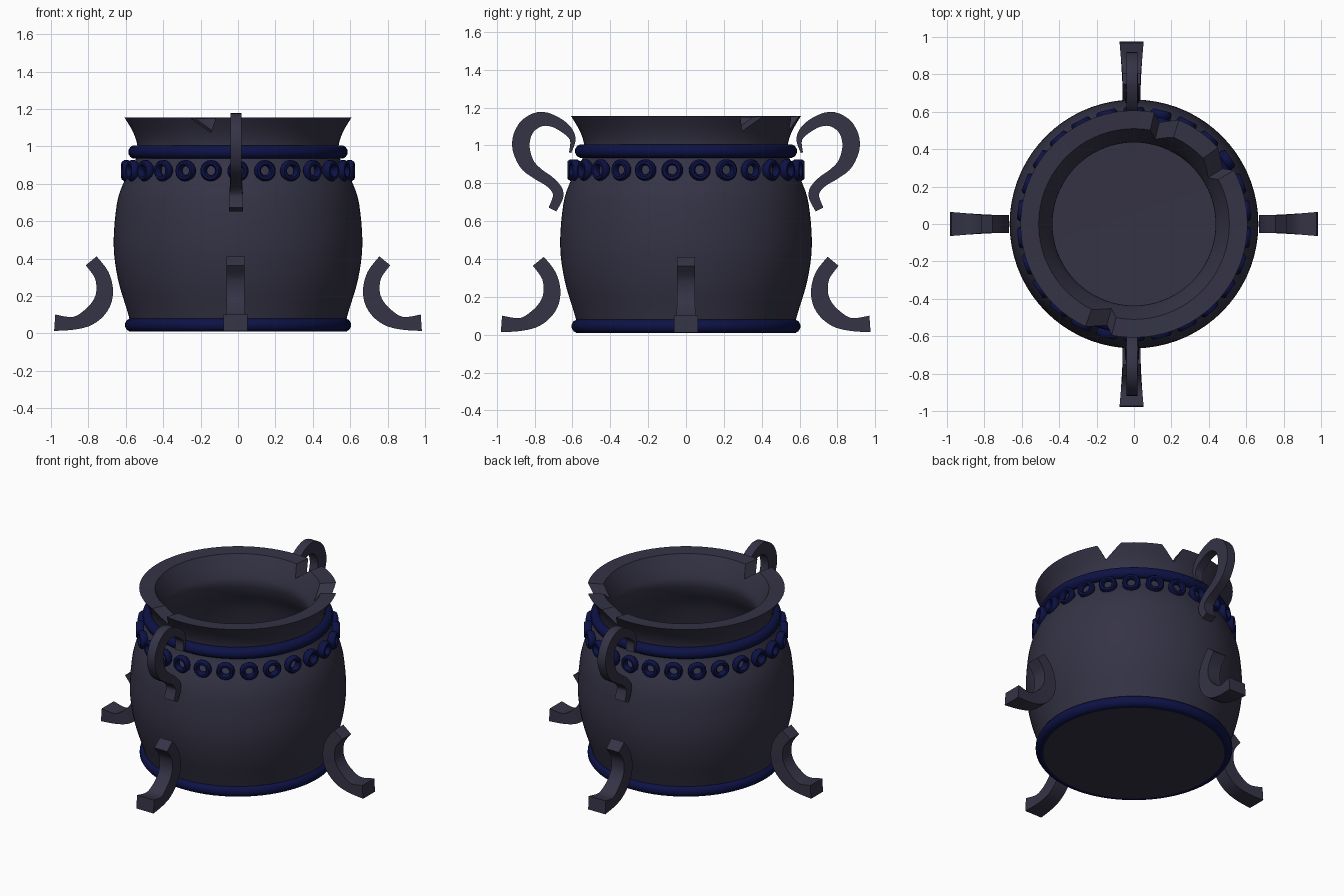
import bpy, bmesh, math
from mathutils import Vector, Matrix

if "Cube" in bpy.data.objects:
    bpy.data.objects.remove(bpy.data.objects["Cube"])


def material(name, rgb):
    m = bpy.data.materials.new(name)
    m.diffuse_color = (*rgb, 1)
    m.use_nodes = True
    m.node_tree.nodes["Principled BSDF"].inputs["Base Color"].default_value = m.diffuse_color
    return m


IRON = material("dark_iron", (0.035, 0.033, 0.06))
BLUE = material("navy_trim", (0.004, 0.006, 0.06))


def finish(name, bm, mat, angle=35):
    bmesh.ops.recalc_face_normals(bm, faces=bm.faces)
    me = bpy.data.meshes.new(name)
    bm.to_mesh(me)
    bm.free()
    ob = bpy.data.objects.new(name, me)
    bpy.context.collection.objects.link(ob)
    me.materials.append(mat)
    if angle:
        smooth(ob, angle)
    return ob


def smooth(ob, angle):
    bpy.ops.object.select_all(action='DESELECT')
    ob.select_set(True)
    bpy.context.view_layer.objects.active = ob
    bpy.ops.object.shade_smooth_by_angle(angle=math.radians(angle))


def spline(pts, steps):
    """Catmull-Rom curve through points of any dimension."""
    p = [pts[0]] + list(pts) + [pts[-1]]
    out = []
    for i in range(1, len(p) - 2):
        for s in range(steps):
            t = s / steps
            out.append(tuple(
                0.5 * (2 * b + (c - a) * t + (2 * a - 5 * b + 4 * c - d) * t * t
                       + (3 * b - a - 3 * c + d) * t ** 3)
                for a, b, c, d in zip(p[i - 1], p[i], p[i + 1], p[i + 2])))
    return out + [tuple(pts[-1])]


def lathe(bm, profile, segs):
    verts = [bm.verts.new((r, 0, z)) for r, z in profile]
    edges = [bm.edges.new(e) for e in zip(verts, verts[1:])]
    bmesh.ops.spin(bm, geom=verts + edges, cent=(0, 0, 0), axis=(0, 0, 1),
                   angle=math.tau, steps=segs, use_merge=False)
    bmesh.ops.remove_doubles(bm, verts=bm.verts, dist=1e-4)


def ring(bm, major, minor, segs, sides, mtx=Matrix(), flat=1.0):
    """Torus around local z, tube stretched along z by flat."""
    grid = []
    for i in range(segs):
        a = math.tau * i / segs
        row = []
        for j in range(sides):
            b = math.tau * (j + 0.5) / sides
            r = major + minor * math.cos(b)
            row.append(bm.verts.new(mtx @ Vector(
                (r * math.cos(a), r * math.sin(a), flat * minor * math.sin(b)))))
        grid.append(row)
    for i in range(segs):
        n = (i + 1) % segs
        for j in range(sides):
            k = (j + 1) % sides
            bm.faces.new((grid[i][j], grid[n][j], grid[n][k], grid[i][k]))


def strap(name, pts, angle, offset):
    """Rectangular bar along (radius, z, thickness, half width) stations."""
    bm = bmesh.new()
    path = spline(pts, 4)
    rows = []
    for i, (r, z, t, w) in enumerate(path):
        a, b = path[max(i - 1, 0)], path[min(i + 1, len(path) - 1)]
        d = Vector((b[0] - a[0], b[1] - a[1])).normalized()
        n = Vector((-d.y, d.x)) * t / 2
        rows.append([bm.verts.new((r + s * n.x, y, z + s * n.y))
                     for s, y in ((1, -w), (1, w), (-1, w), (-1, -w))])
    for a, b in zip(rows, rows[1:]):
        for j in range(4):
            k = (j + 1) % 4
            bm.faces.new((a[j], a[k], b[k], b[j]))
    bm.faces.new(rows[0])
    bm.faces.new(rows[-1][::-1])
    ob = finish(name, bm, IRON, 40)
    ob.rotation_euler.z = math.radians(angle)
    ob.location = offset


# Pot: thick turned wall with flared lip
outer = spline([(0.56, 0.01), (0.595, 0.13), (0.642, 0.29), (0.665, 0.475), (0.648, 0.69),
                (0.61, 0.81), (0.555, 0.91), (0.537, 0.99), (0.558, 1.07), (0.607, 1.155)], 4)
inner = spline([(0.51, 1.15), (0.46, 1.06), (0.436, 0.99), (0.455, 0.91), (0.51, 0.8),
                (0.555, 0.62), (0.565, 0.46), (0.54, 0.28), (0.48, 0.12)], 4)
bm = bmesh.new()
lathe(bm, [(0, 0.01)] + outer + inner + [(0, 0.11)], 72)
pot = finish("pot_body", bm, IRON, 0)

# Broken notches in the lip: lopsided V cutters (angle, lower side, upper side)
bm = bmesh.new()
for deg, lo, hi in ((255, 0.11, 0.04), (32, 0.04, 0.11), (76, 0.10, 0.04)):
    rot = Matrix.Rotation(math.radians(deg), 4, 'Z')
    tri = ((-lo * 1.3, 1.18), (0, 1.075), (hi * 1.3, 1.18))
    a, b = [[bm.verts.new(rot @ Vector((r, y, z))) for y, z in tri] for r in (0.3, 0.8)]
    bm.faces.new(a)
    bm.faces.new(b[::-1])
    for j in range(3):
        k = (j + 1) % 3
        bm.faces.new((a[j], b[j], b[k], a[k]))
cutter = finish("notch_cutter", bm, IRON, 0)
cutter.hide_render = True
mod = pot.modifiers.new("notches", 'BOOLEAN')
mod.operation = 'DIFFERENCE'
mod.solver = 'EXACT'
mod.object = cutter
bpy.context.view_layer.objects.active = pot
bpy.ops.object.modifier_apply(modifier=mod.name)
bpy.data.objects.remove(cutter)
smooth(pot, 35)

# Neck band and base band
for name, major, z in (("neck_band", 0.55, 0.97), ("base_band", 0.568, 0.045)):
    bm = bmesh.new()
    ring(bm, major, 0.037, 72, 12, Matrix.Translation((0, 0, z)))
    finish(name, bm, BLUE, 60)

# Chain of small upright rings around the shoulder
bm = bmesh.new()
COUNT = 26
for i in range(COUNT):
    m = (Matrix.Rotation(math.tau * i / COUNT - math.pi / 2, 4, 'Z')
         @ Matrix.Translation((0.602, 0, 0.87)) @ Matrix.Rotation(math.pi / 2, 4, 'Y'))
    ring(bm, 0.041, 0.017, 20, 8, m, 1.5)
finish("shoulder_rings", bm, BLUE, 50)

# Four curled legs
LEG = [(0.785, 0.388, 0.075, 0.048), (0.728, 0.31, 0.08, 0.048), (0.713, 0.22, 0.09, 0.048),
       (0.738, 0.145, 0.095, 0.048), (0.80, 0.085, 0.088, 0.05), (0.88, 0.054, 0.068, 0.056),
       (0.98, 0.057, 0.088, 0.064)]
for name, ang, off in (("right_leg", 0, (0, 0, 0)), ("back_leg", 90, (-0.013, -0.008, 0)),
                       ("left_leg", 180, (0, 0, 0)), ("front_leg", 270, (-0.013, 0.005, 0))):
    strap(name, LEG, ang, off)

# Two hooked handles
HANDLE = [(0.612, 0.962, 0.012, 0.03), (0.598, 1.03, 0.03, 0.03), (0.63, 1.083, 0.052, 0.03),
          (0.70, 1.128, 0.062, 0.03), (0.775, 1.138, 0.078, 0.03), (0.845, 1.092, 0.088, 0.03),
          (0.873, 1.005, 0.093, 0.03), (0.845, 0.91, 0.08, 0.03), (0.79, 0.855, 0.064, 0.03),
          (0.71, 0.80, 0.056, 0.032), (0.674, 0.74, 0.056, 0.036), (0.705, 0.662, 0.045, 0.038)]
for name, ang in (("back_handle", 90), ("front_handle", 270)):
    strap(name, HANDLE, ang, (-0.01, 0, 0))
